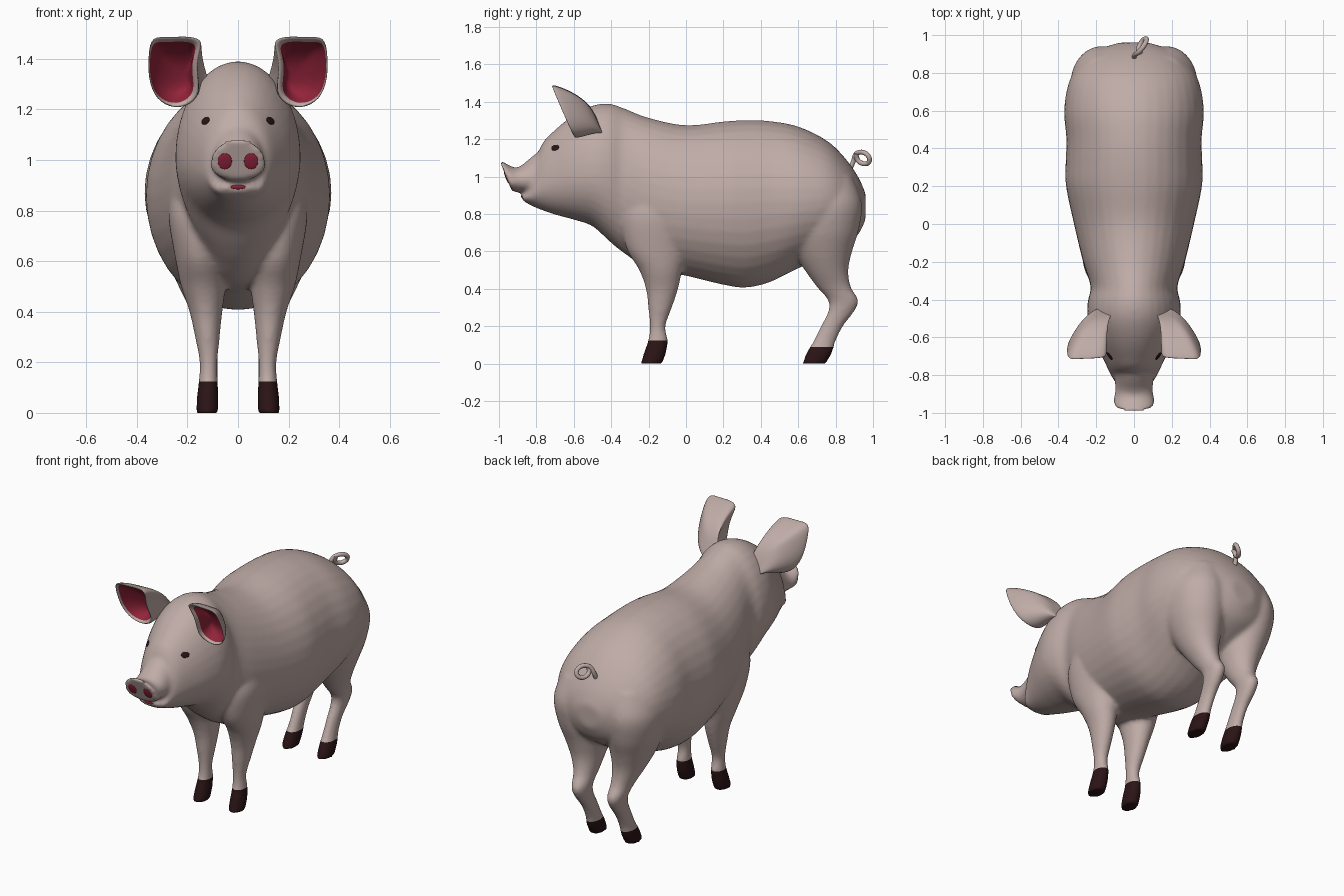
import bpy, bmesh, math
from mathutils import Vector
from mathutils.bvhtree import BVHTree

if "Cube" in bpy.data.objects:
    bpy.data.objects.remove(bpy.data.objects["Cube"])


def material(name, rgb):
    m = bpy.data.materials.new(name)
    m.diffuse_color = (*rgb, 1)
    m.use_nodes = True
    m.node_tree.nodes["Principled BSDF"].inputs["Base Color"].default_value = m.diffuse_color
    return m


SKIN = material("skin", (0.52, 0.41, 0.385))
PINK = material("deep_pink", (0.29, 0.017, 0.042))
DARK = material("dark_hoof", (0.024, 0.007, 0.008))


def spline(rows, steps=5):
    """Catmull-Rom interpolation between section rows."""
    out = []
    for i in range(len(rows) - 1):
        p = [rows[max(0, min(len(rows) - 1, i + k))] for k in (-1, 0, 1, 2)]
        for s in range(steps):
            t = s / steps
            out.append([0.5 * (2 * b + (c - a) * t + (2 * a - 5 * b + 4 * c - d) * t * t
                               + (3 * b - a - 3 * c + d) * t ** 3) for a, b, c, d in zip(*p)])
    out.append(list(rows[-1]))
    return out


def loft(bm, rings):
    """Skin closed rings and cap both ends; returns one face list per band."""
    vs = [[bm.verts.new(p) for p in r] for r in rings]
    n = len(vs[0])
    bands = [[bm.faces.new((a[i], a[(i + 1) % n], b[(i + 1) % n], b[i])) for i in range(n)]
             for a, b in zip(vs, vs[1:])]
    bm.faces.new(vs[0][::-1])
    bands[-1].append(bm.faces.new(vs[-1]))
    return bands


def make_object(name, bm, mats):
    bmesh.ops.recalc_face_normals(bm, faces=bm.faces)
    for f in bm.faces:
        f.smooth = True
    me = bpy.data.meshes.new(name)
    bm.to_mesh(me)
    bm.free()
    for m in mats:
        me.materials.append(m)
    ob = bpy.data.objects.new(name, me)
    bpy.context.collection.objects.link(ob)
    return ob


ANGLES = [2 * math.pi * i / 36 for i in range(36)]


def body_ring(y, zb, zt, hw, zw, shear=0):
    pts = []
    for a in ANGLES:
        s = math.sin(a)
        z = zw + s * ((zt - zw) if s > 0 else (zw - zb))
        pts.append((hw * math.cos(a), y + (zt - z) * shear, z))
    return pts


def leg_ring(z, y0, y1, x0, x1, side):
    return [(side * ((x0 + x1) / 2 + (x1 - x0) / 2 * math.cos(a)),
             (y0 + y1) / 2 + (y1 - y0) / 2 * math.sin(a), z) for a in ANGLES]


# Sections along y: y, bottom, top, half width, height of widest point
TRUNK = [(-.875, .875, .905, .055, .89), (-.84, .852, .94, .10, .895), (-.78, .825, 1.155, .132, .95),
         (-.70, .797, 1.25, .17, .98), (-.60, .77, 1.33, .215, 1.0), (-.50, .735, 1.38, .245, 1.01),
         (-.41, .655, 1.39, .245, 1.0), (-.33, .59, 1.365, .23, .96), (-.2, .51, 1.315, .27, .9),
         (0, .47, 1.275, .318, .86), (.2, .422, 1.295, .36, .86), (.32, .407, 1.302, .362, .86),
         (.45, .437, 1.297, .358, .87), (.6, .51, 1.268, .37, .87), (.75, .57, 1.195, .345, .88),
         (.85, .63, 1.10, .285, .87), (.92, .69, 1.0, .195, .86), (.96, .77, .91, .08, .85)]
SNOUT = [(-1.0, .922, 1.095, .112, .985, .4), (-.965, .918, 1.072, .11, .98, .35),
         (-.9, .915, 1.05, .10, .98, .25), (-.82, .92, 1.11, .105, .98, .1), (-.7, .9, 1.2, .12, 1.0, 0)]
# Leg sections along z: z, back and front limits in y, inner and outer x
FRONT_LEG = [(-.005, -.245, -.13, .078, .165), (.06, -.225, -.105, .077, .163), (.13, -.202, -.098, .08, .155),
             (.2, -.194, -.11, .081, .152), (.3, -.202, -.075, .072, .17), (.4, -.215, -.042, .062, .192),
             (.5, -.25, -.02, .05, .225), (.62, -.32, .01, .05, .25), (.78, -.34, .03, .05, .275),
             (.9, -.28, -.02, .08, .26)]
HIND_LEG = [(-.005, .62, .745, .078, .163), (.06, .645, .782, .077, .16), (.12, .68, .80, .08, .152),
            (.2, .72, .84, .08, .152), (.28, .76, .90, .077, .162), (.34, .758, .922, .072, .172),
            (.41, .70, .882, .065, .192), (.5, .635, .868, .05, .235), (.6, .575, .888, .03, .28),
            (.72, .53, .925, .015, .322), (.86, .54, .94, .01, .335), (1.0, .6, .89, .03, .28)]

# Body, head, snout and legs fused into one smooth skin
bm = bmesh.new()
loft(bm, [body_ring(*r) for r in spline(TRUNK)])
loft(bm, [body_ring(*r) for r in spline(SNOUT)])
for side in (-1, 1):
    for rows in (FRONT_LEG, HIND_LEG):
        loft(bm, [leg_ring(*r, side) for r in spline(rows)])
body = make_object("body", bm, [])
remesh = body.modifiers.new("fuse", 'REMESH')
remesh.mode = 'VOXEL'
remesh.voxel_size = 0.0125
smooth = body.modifiers.new("soften", 'SMOOTH')
smooth.factor = 0.5
smooth.iterations = 7
dg = bpy.context.evaluated_depsgraph_get()
fused = bpy.data.meshes.new_from_object(body.evaluated_get(dg))
body.modifiers.clear()
bm = bmesh.new()
bm.from_mesh(fused)

# Hooves: clean cut around each ankle, coloured below it
HOOF = ((lambda y: y < .3, .125), (lambda y: y >= .3, .09))
for test, top in HOOF:
    faces = [f for f in bm.faces if f.calc_center_median().z < .25 and test(f.calc_center_median().y)]
    geom = set(faces)
    for f in faces:
        geom.update(f.verts)
        geom.update(f.edges)
    bmesh.ops.bisect_plane(bm, geom=list(geom), plane_co=(0, 0, top), plane_no=(0, 0, 1))
for v in bm.verts:
    v.co.z = max(0, v.co.z)
for f in bm.faces:
    c = f.calc_center_median()
    f.smooth = True
    f.material_index = int(any(test(c.y) and c.z < top for test, top in HOOF))
bm.to_mesh(body.data)
tree = BVHTree.FromBMesh(bm)
bm.free()
body.data.materials.append(SKIN)
body.data.materials.append(DARK)


def patch(name, start, direction, width, height, mat):
    """Thin oval laid on the skin where a ray strikes it."""
    loc, normal, _, _ = tree.ray_cast(Vector(start), Vector(direction))
    if loc is None:
        return
    b = bmesh.new()
    bmesh.ops.create_uvsphere(b, u_segments=20, v_segments=10, radius=1)
    ob = make_object(name, b, [mat])
    ob.scale = (width, height, 0.005)
    ob.rotation_mode = 'QUATERNION'
    ob.rotation_quaternion = normal.to_track_quat('Z', 'Y')
    ob.location = loc


for side, tag in ((-1, "right"), (1, "left")):
    patch(tag + "_nostril", (side * .052, -2, .995), (0, 1, 0), .028, .034, PINK)
    patch(tag + "_eye", (side * 2, -.70, 1.155), (-side, 0, 0), .025, .017, DARK)
patch("lower_lip", (0, -2, .893), (0, 1, 0), .03, .009, PINK)

# Ears: cupped shell, rim outline in x and z, rim leaning forward with height
OUTLINE = [(.135, 1.475), (.19, 1.492), (.27, 1.486), (.345, 1.492), (.355, 1.42), (.357, 1.32), (.325, 1.235),
           (.25, 1.2), (.185, 1.22), (.15, 1.265), (.162, 1.34), (.16, 1.41)]
rim = [Vector((x, -.605 - .43 * (z - 1.24) - .05 * (x - .25), z)) for x, z in OUTLINE]
centre = sum(rim, Vector()) / len(rim)
# Ring scale followed by its offset from the rim
SHELL = [(.3, -.11, .21, -.12), (.52, -.055, .175, -.04), (.82, -.02, .09, -.01), (1.02, 0, .008, 0),
         (.98, 0, -.008, 0), (.87, .012, .008, -.004), (.72, .005, .06, -.005), (.35, -.02, .11, -.02)]
bm = bmesh.new()
bands = loft(bm, [[centre + (p - centre) * s + Vector(d) for p in rim] for s, *d in SHELL])
for band in bands[5:]:
    for f in band:
        f.material_index = 1
ears = make_object("ears", bm, [SKIN, PINK])
ears.modifiers.new("pair", 'MIRROR').use_mirror_merge = False
sub = ears.modifiers.new("round", 'SUBSURF')
sub.levels = sub.render_levels = 2

# Curly tail
PATH = [(0, .87, 1.03), (0, .895, 1.075), (.022, .905, 1.125), (.055, .945, 1.135), (.07, .98, 1.11),
        (.055, .982, 1.075), (.03, .95, 1.065), (.018, .91, 1.09), (.035, .91, 1.125)]
curve = bpy.data.curves.new("tail", 'CURVE')
curve.dimensions = '3D'
curve.bevel_depth = 0.013
curve.bevel_resolution = 3
curve.use_fill_caps = True
line = curve.splines.new('NURBS')
line.points.add(len(PATH) - 1)
for pt, co in zip(line.points, PATH):
    pt.co = (*co, 1)
line.use_endpoint_u = True
line.order_u = 3
curve.materials.append(SKIN)
bpy.context.collection.objects.link(bpy.data.objects.new("tail", curve))
